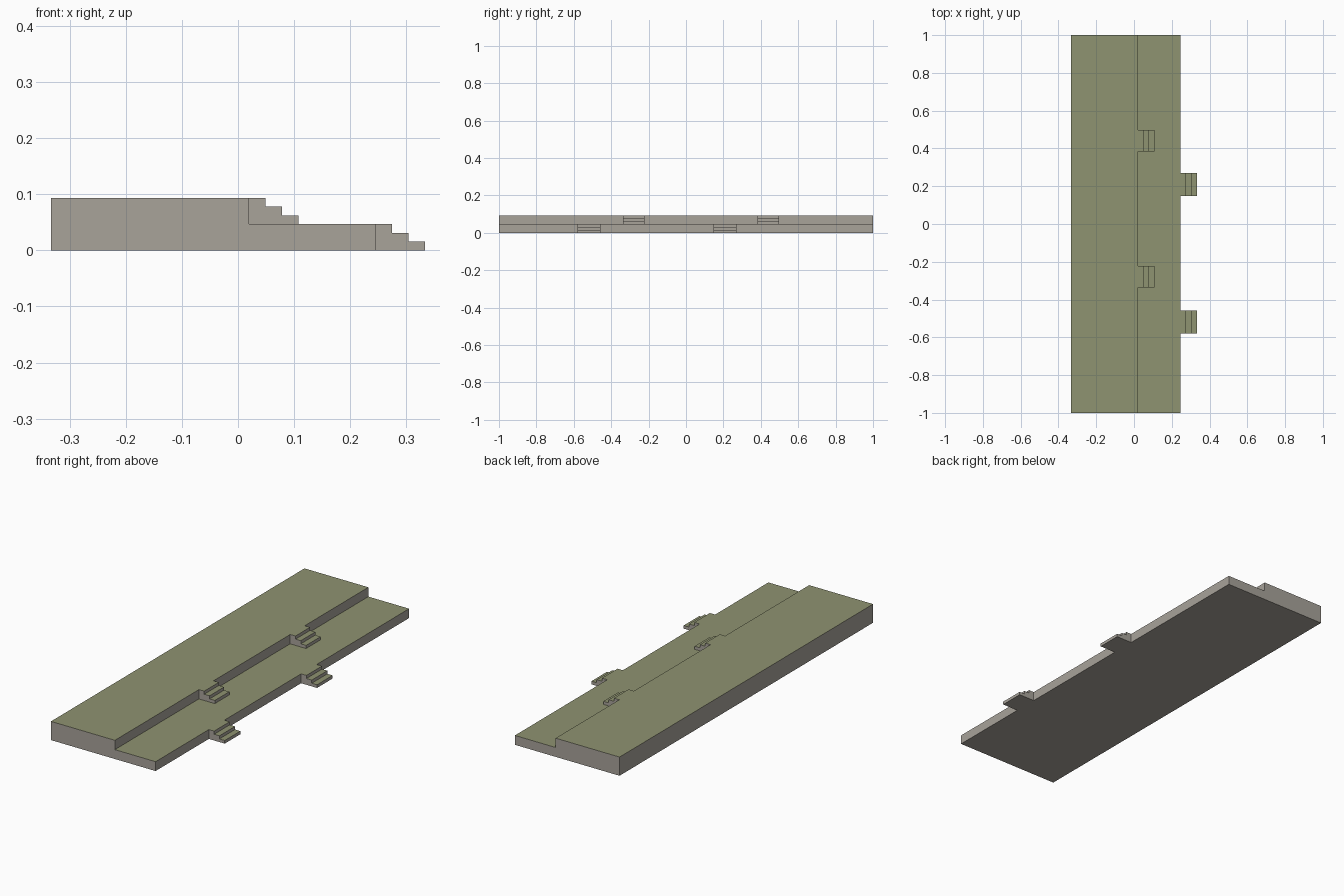
import bpy, bmesh

if "Cube" in bpy.data.objects:
    bpy.data.objects.remove(bpy.data.objects["Cube"])


def make_material(name, rgb):
    m = bpy.data.materials.new(name)
    m.diffuse_color = (*rgb, 1.0)
    m.use_nodes = True
    m.node_tree.nodes["Principled BSDF"].inputs["Base Color"].default_value = m.diffuse_color
    return m


STONE = make_material("warm_grey_stone", (0.392, 0.366, 0.323))
GRASS = make_material("olive_grass", (0.275, 0.292, 0.165))

BACK_X, UPPER_X, LOWER_X = -0.333, 0.020, 0.245
LOWER_Z, UPPER_Z = 0.0467, 0.0933
STEP_RISE = LOWER_Z / 3
STEP_RUN = 0.0293


def extrude_profile(name, profile, y0, y1):
    """Sweep an (x, z) outline along y; upward faces are grass, the rest stone."""
    bm = bmesh.new()
    face = bm.faces.new([bm.verts.new((x, y0, z)) for x, z in profile])
    swept = bmesh.ops.extrude_face_region(bm, geom=[face])["geom"]
    verts = [g for g in swept if isinstance(g, bmesh.types.BMVert)]
    bmesh.ops.translate(bm, verts=verts, vec=(0, y1 - y0, 0))
    bmesh.ops.recalc_face_normals(bm, faces=bm.faces[:])
    for f in bm.faces:
        f.material_index = 1 if f.normal.z > 0.5 else 0
    mesh = bpy.data.meshes.new(name)
    bm.to_mesh(mesh)
    bm.free()
    mesh.materials.append(STONE)
    mesh.materials.append(GRASS)
    obj = bpy.data.objects.new(name, mesh)
    bpy.context.collection.objects.link(obj)
    return obj


def stair_profile(x, z):
    """Three descending treads starting at wall x and standing on height z."""
    pts = [(x, z)]
    for i in range(3):
        top = z + STEP_RISE * (3 - i)
        pts += [(x + STEP_RUN * i, top), (x + STEP_RUN * (i + 1), top)]
    return pts + [(x + STEP_RUN * 3, z)]


# Two-level terrace
extrude_profile("terrace", [
    (BACK_X, 0), (LOWER_X, 0), (LOWER_X, LOWER_Z),
    (UPPER_X, LOWER_Z), (UPPER_X, UPPER_Z), (BACK_X, UPPER_Z)], -1.0, 1.0)

# Stairs from the ground to the lower level
for i, (y0, y1) in enumerate([(-0.58, -0.457), (0.148, 0.271)]):
    extrude_profile(f"lower_stairs_{i + 1}", stair_profile(LOWER_X, 0), y0, y1)

# Stairs from the lower to the upper level
for i, (y0, y1) in enumerate([(-0.337, -0.222), (0.383, 0.498)]):
    extrude_profile(f"upper_stairs_{i + 1}", stair_profile(UPPER_X, LOWER_Z), y0, y1)
